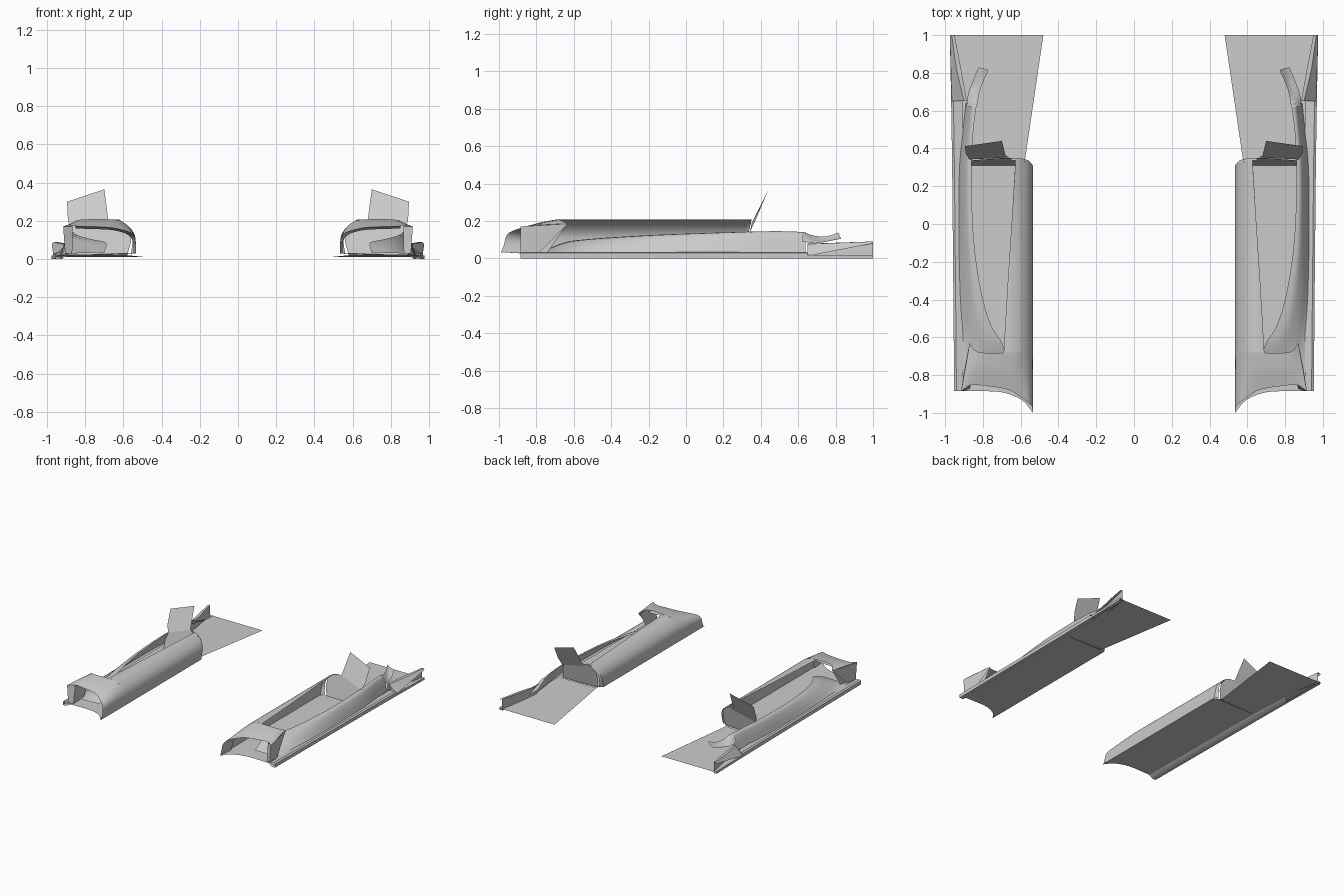
import bpy, bmesh
from mathutils import Vector


def spline(pts, n):
    # Catmull-Rom resampling, n steps per span
    p = [Vector(q) for q in pts]
    if n == 1:
        return p
    p = [2 * p[0] - p[1]] + p + [2 * p[-1] - p[-2]]
    out = []
    for i in range(1, len(p) - 2):
        a, b, c, d = p[i - 1:i + 3]
        for k in range(n):
            t = k / n
            out.append(0.5 * (2 * b + (c - a) * t + (2 * a - 5 * b + 4 * c - d) * t * t
                              + (3 * b - a - 3 * c + d) * t ** 3))
    return out + [p[-2]]


def finish(name, bm):
    bmesh.ops.recalc_face_normals(bm, faces=bm.faces)
    me = bpy.data.meshes.new(name)
    bm.to_mesh(me)
    bm.free()
    ob = bpy.data.objects.new(name, me)
    bpy.context.collection.objects.link(ob)
    m = ob.modifiers.new("mirror", 'MIRROR')
    m.use_mirror_merge = False
    bpy.ops.object.select_all(action='DESELECT')
    ob.select_set(True)
    bpy.context.view_layer.objects.active = ob
    bpy.ops.object.shade_smooth_by_angle(angle=0.6)
    return ob


def loft(name, rows, nu=1, nv=1):
    rows = [spline(r, nu) for r in rows]
    cols = [spline(c, nv) for c in zip(*rows)]
    bm = bmesh.new()
    g = [[bm.verts.new(v) for v in c] for c in cols]
    for a, b in zip(g, g[1:]):
        for i in range(len(a) - 1):
            bm.faces.new((a[i], b[i], b[i + 1], a[i + 1]))
    return finish(name, bm)


def plate(name, pts):
    bm = bmesh.new()
    bm.faces.new([bm.verts.new(p) for p in pts])
    return finish(name, bm)


# floor: curved leading edge, then the flaring rear panel
lead = spline([(.535, -1, .03), (.59, -.935, .03), (.68, -.895, .027), (.78, -.885, .024), (.945, -.885, .02)], 3)
plate("floor", lead + [Vector((.945, .32, .02)), Vector((.58, .32, .025)), Vector((.535, .285, .03))])
plate("rear_floor", [(.58, .32, .02), (.945, .32, .02), (.975, 1, .01), (.48, 1, .01)])

# raised curb along the floor's edge
loft("floor_curb", [[(.905, y, .03), (x - .012, y, .035), (x, y, .028), (x, y, 0), (x - .03, y, 0), (x - .06, y, .02)]
                    for x, y in ((.952, -.885), (.957, -.3), (.963, .32), (.968, .65))])
loft("rear_curb", [[(.945, y, .012), (x, y, .018), (x, y, 0), (.945, y, 0)]
                   for x, y in ((.968, .65), (.975, 1))])

# main rounded side shell
prof = [(.535, .03), (.535, .09), (.543, .13), (.566, .165), (.605, .195), (.65, .207)]


def shell_row(y, edge, slant=0):
    pts = prof[:-1] + [(min(.65, edge - .005), .207), (edge, .207)]
    return [(x, y + slant * z, z) for x, z in pts]


loft("side_shell", [shell_row(-.68, .69), shell_row(-.3, .668), shell_row(0, .648), shell_row(.285, .628, .25)], 4, 2)

# inlet cowl sweeping from the lip to the top deck
lip = [(.535, -.99, .03), (.535, -.972, .075), (.54, -.965, .11), (.562, -.945, .137),
       (.61, -.91, .153), (.68, -.873, .166), (.85, -.85, .172), (.915, -.885, .17)]
back = [(x, -.68, z) for x, z in prof] + [(.82, -.68, .207), (.87, -.63, .185)]
mid = [(a[0] * .5 + b[0] * .5, a[1] * .5 + b[1] * .5, a[2] * .4 + b[2] * .6) for a, b in zip(lip, back)]
loft("inlet_cowl", [lip, mid, back], 3, 3)
# thin rolled-in lining behind the lip
liner = [(x + (.012 if x < .6 else 0), y + .12, z - (.012 if z > .05 else 0)) for x, y, z in lip[:-1]]
loft("inlet_lining", [lip[:-1], liner], 3)

# inlet side walls
plate("inlet_outer_wall", [(.915, -.885, .17), (.905, -.885, .03), (.9, -.78, .035), (.87, -.63, .185)])
plate("inlet_inner_wall", [(.865, -.85, .172), (.868, -.87, .025), (.868, -.74, .03), (.865, -.64, .18)])
plate("inlet_wall_front", [(.915, -.885, .17), (.865, -.85, .172), (.868, -.87, .025), (.905, -.885, .03)])

# lower fairing rising from the floor to its curved top edge
fair = [(-.78, .70, .035, .905), (-.65, .69, .085, .91), (-.55, .75, .10, .915), (-.4, .80, .112, .925),
        (-.15, .842, .126, .93), (.1, .858, .135, .93), (.32, .86, .142, .925), (.5, .85, .145, .905), (.64, .832, .14, .89)]
loft("lower_fairing",
     [[(x, y, z), (x + (o - x) * .35, y, z * .94), (x + (o - x) * .68, y, .025 + (z - .025) * .55),
       (x + (o - x) * .88, y, .025 + (z - .025) * .2), (o, y, .025)] for y, x, z, o in fair], 3, 3)

# twisted tail tongue
loft("tail_tongue", [[(.832, .62, .142), (.86, .62, .135), (.887, .62, .09)],
                     [(.82, .69, .12), (.845, .69, .10), (.878, .69, .08)],
                     [(.798, .755, .118), (.82, .755, .098), (.855, .755, .09)],
                     [(.77, .815, .138), (.795, .823, .118), (.823, .83, .105)]], 3, 3)

# rear edge flare
loft("rear_flare", [[(.885, .65, .02), (.885, .65, .078), (.9, .65, .076), (.965, .65, .012)],
                    [(.915, .82, .01), (.915, .82, .084), (.94, .82, .083), (.97, .82, .045)],
                    [(.95, 1, 0), (.95, 1, .09), (.965, 1, .09), (.975, 1, .08)]])

# slanted rear bulkhead and the winglet above it
end = [(.58, .02), (.56, .09), (.566, .15), (.605, .195), (.65, .207), (.7, .2), (.86, .145), (.88, .09), (.885, .02)]
plate("rear_bulkhead", [(x, .305 + .22 * z, z) for x, z in end])
plate("winglet", [(.66, .352, .19), (.68, .362, .21), (.70, .44, .365), (.895, .412, .30), (.89, .37, .2), (.87, .342, .14)])
# small closing strip between shell end and bulkhead
loft("shell_end", [[(x, .285 + .25 * z, z) for x, z in prof],
                   [(x + .03 * (1 - z / .21), .305 + .22 * z, z) for x, z in prof]], 3)
